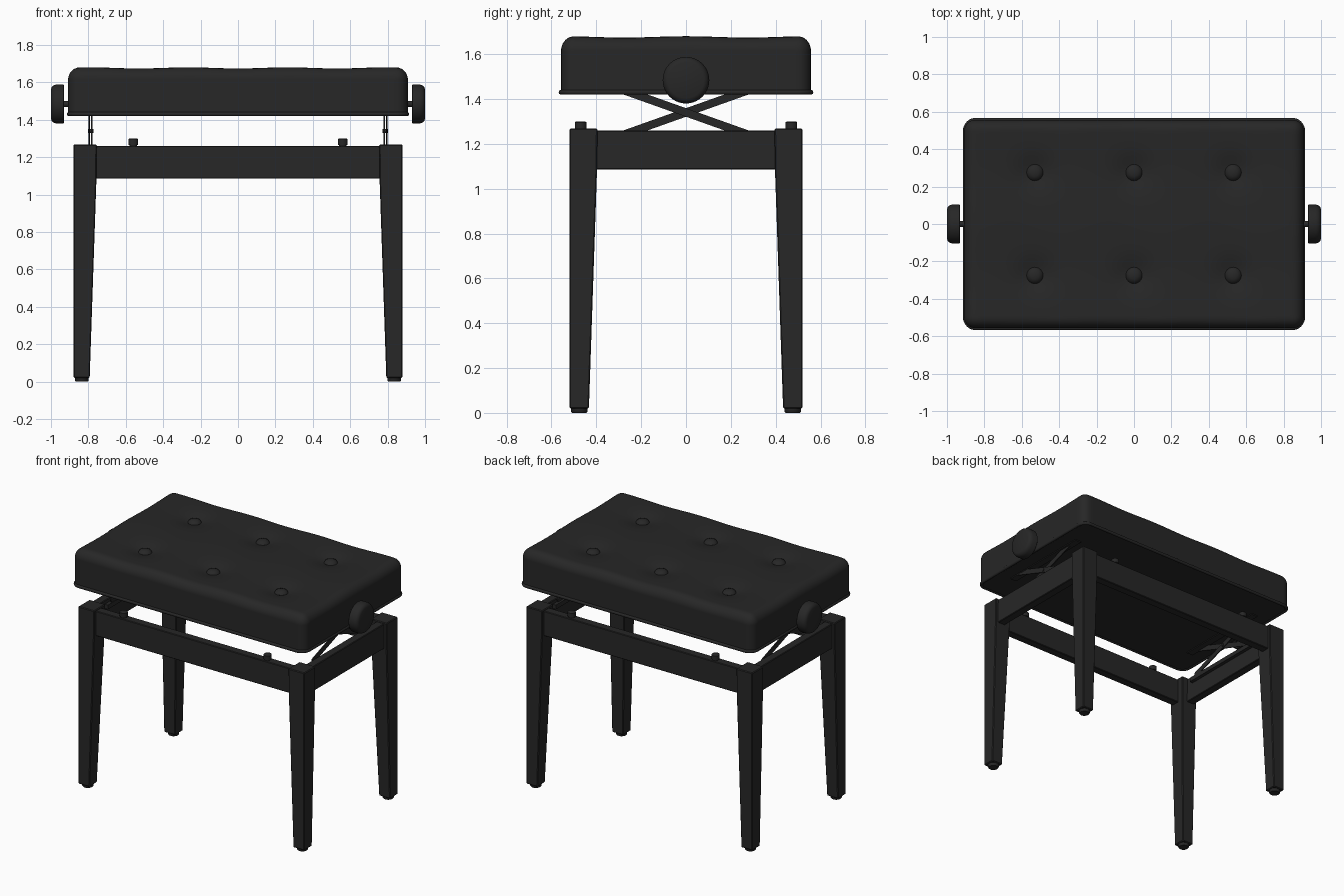
import bpy, bmesh, math
from mathutils import Vector, Matrix

if "Cube" in bpy.data.objects:
    bpy.data.objects.remove(bpy.data.objects["Cube"])

black = bpy.data.materials.new("black")
black.diffuse_color = (0.02, 0.02, 0.02, 1)
black.use_nodes = True
black.node_tree.nodes["Principled BSDF"].inputs["Base Color"].default_value = black.diffuse_color


def finish(name, bm, smooth=False):
    bmesh.ops.recalc_face_normals(bm, faces=bm.faces[:])
    me = bpy.data.meshes.new(name)
    bm.to_mesh(me)
    bm.free()
    ob = bpy.data.objects.new(name, me)
    bpy.context.collection.objects.link(ob)
    me.materials.append(black)
    if smooth:
        bpy.ops.object.select_all(action='DESELECT')
        ob.select_set(True)
        bpy.context.view_layer.objects.active = ob
        bpy.ops.object.shade_smooth_by_angle(angle=math.radians(40))
    return ob


def box(name, lo, hi, bevel=0.004, turn=0):
    lo, hi = Vector(lo), Vector(hi)
    bm = bmesh.new()
    bmesh.ops.create_cube(bm, size=1, matrix=Matrix.Translation((lo + hi) / 2)
                          @ Matrix.Rotation(turn, 4, 'X') @ Matrix.Diagonal((*(hi - lo), 1)))
    if bevel:
        bmesh.ops.bevel(bm, geom=bm.edges[:], offset=bevel, segments=1, affect='EDGES')
    return finish(name, bm)


def lathe(name, profile, place, steps=32):
    """Spin (radius, height) points around local z, then place."""
    bm = bmesh.new()
    vs = [bm.verts.new((r, 0, h)) for r, h in profile]
    es = [bm.edges.new(p) for p in zip(vs, vs[1:])]
    bmesh.ops.spin(bm, geom=vs + es, cent=(0, 0, 0), axis=(0, 0, 1),
                   angle=math.tau, steps=steps)
    bmesh.ops.remove_doubles(bm, verts=bm.verts[:], dist=1e-5)
    bm.transform(place)
    return finish(name, bm, True)


# padded seat: rounded box with tufted top
A, B, Z0, Z1, R = 0.908, 0.557, 1.425, 1.674, 0.06
TUFTS = [(x, y) for x in (-0.53, 0, 0.53) for y in (-0.275, 0.275)]
bm = bmesh.new()
bmesh.ops.create_cube(bm, size=2)
bmesh.ops.subdivide_edges(bm, edges=bm.edges[:], cuts=63, use_grid_fill=True)
ease = lambda u: 0.5 * u + 0.5 * math.sin(u * math.pi / 2)
for v in bm.verts:
    p = Vector((A * ease(v.co.x), B * ease(v.co.y), Z0 + (Z1 - Z0) * (v.co.z + 1) / 2))
    c = Vector((max(R - A, min(A - R, p.x)), max(R - B, min(B - R, p.y)), min(p.z, Z1 - R)))
    if (p - c).length > R:
        p = c + (p - c).normalized() * R
    w = max(0, min(1, (p.z - 1.59) / 0.08))
    wave = math.cos(math.tau * p.x / 0.53) - math.cos(math.tau * p.y / 0.55)
    dip = sum(0.026 * math.exp(-((p.x - x)**2 + (p.y - y)**2) / 0.008) for x, y in TUFTS)
    p.z -= w * (0.003 * wave + dip)
    v.co = p
finish("seat_cushion", bm, True)

# tuft buttons
for i, (x, y) in enumerate(TUFTS):
    lathe(f"seat_button_{i}", [(0, 0.022), (0.02, 0.02), (0.036, 0.013), (0.044, 0), (0.036, -0.012), (0, -0.014)],
          Matrix.Translation((x, y, 1.649)), 24)

# piping around the lower edge of the seat
cu = bpy.data.curves.new("seat_piping", 'CURVE')
cu.dimensions = '3D'
cu.bevel_depth, cu.bevel_resolution = 0.011, 3
sp = cu.splines.new('POLY')
pts = []
for k, (sx, sy) in enumerate([(1, 1), (-1, 1), (-1, -1), (1, -1)]):
    for j in range(9):
        a = math.pi / 2 * (k + j / 8)
        pts.append((sx * (A - R - 0.004) + R * math.cos(a),
                    sy * (B - R) + R * math.sin(a), 1.43, 1))
sp.points.add(len(pts) - 1)
for q, co in zip(sp.points, pts):
    q.co = co
sp.use_cyclic_u = True
piping = bpy.data.objects.new("seat_piping", cu)
bpy.context.collection.objects.link(piping)
cu.materials.append(black)

# tapered legs with rubber feet
for sx, sn in ((-1, "left"), (1, "right")):
    for sy, dn in ((-1, "front"), (1, "back")):
        bm = bmesh.new()
        rings = []
        for ix, iy, z in ((0.793, 0.433, 0.02), (0.757, 0.397, 1.08), (0.755, 0.395, 1.268)):
            rings.append([bm.verts.new((sx * x, sy * y, z)) for x, y in
                          ((ix, iy), (0.88, iy), (0.88, 0.52), (ix, 0.52))])
        bm.faces.new(rings[0])
        bm.faces.new(rings[-1])
        for lo, hi in zip(rings, rings[1:]):
            for i in range(4):
                j = (i + 1) % 4
                bm.faces.new((lo[i], lo[j], hi[j], hi[i]))
        bmesh.ops.recalc_face_normals(bm, faces=bm.faces[:])
        bmesh.ops.bevel(bm, geom=[e for e in bm.edges if e.calc_face_angle(0) > 0.5],
                        offset=0.005, segments=1, affect='EDGES')
        finish(f"{dn}_{sn}_leg", bm)
        lathe(f"{dn}_{sn}_foot", [(0, 0), (0.032, 0), (0.037, 0.006), (0.037, 0.025), (0, 0.025)],
              Matrix.Translation((sx * 0.835, sy * 0.476, 0)), 16)

# long rails with bumper pegs
for sy, dn in ((-1, "front"), (1, "back")):
    ys = sorted((sy * 0.44, sy * 0.5))
    box(f"{dn}_rail", (-0.78, ys[0], 1.085), (0.78, ys[1], 1.26))
    for sx, sn in ((-1, "left"), (1, "right")):
        lathe(f"{dn}_{sn}_bumper", [(0, 0), (0.02, 0), (0.02, 0.014), (0.026, 0.016), (0.026, 0.046), (0.021, 0.05), (0, 0.05)],
              Matrix.Translation((sx * 0.56, sy * 0.47, 1.25)), 20)

# side rails, scissor lifts and height knobs
tilt = math.atan2(0.16, 0.45)
for s, sn in ((-1, "left"), (1, "right")):
    def side_box(name, x0, x1, y, z0, z1, turn=0, bevel=0):
        xs = sorted((s * x0, s * x1))
        box(f"{sn}_{name}", (xs[0], -y, z0), (xs[1], y, z1), bevel, turn)
    side_box("side_rail", 0.80, 0.86, 0.42, 1.085, 1.26, 0, 0.004)
    side_box("scissor_arm_inner", 0.779, 0.786, 0.31, 1.322, 1.358, tilt)
    side_box("scissor_arm_outer", 0.791, 0.798, 0.31, 1.322, 1.358, -tilt)
    side_box("upper_bracket", 0.75, 0.80, 0.34, 1.419, 1.426)
    side_box("lower_bracket", 0.775, 0.801, 0.34, 1.205, 1.235)
    out = Matrix.Rotation(s * math.pi / 2, 4, 'Y')
    lathe(f"{sn}_pivot", [(0, 0.772), (0.011, 0.772), (0.011, 0.803), (0, 0.803)],
          Matrix.Translation((0, 0, 1.34)) @ out, 12)
    lathe(f"{sn}_knob_shaft", [(0, 0.85), (0.017, 0.85), (0.017, 0.94), (0, 0.94)],
          Matrix.Translation((0, 0, 1.484)) @ out, 20)
    lathe(f"{sn}_knob", [(0, 0.93), (0.1, 0.93), (0.104, 0.934), (0.104, 0.972), (0.1, 0.985), (0.092, 0.995), (0.08, 1.0), (0, 1.0)],
          Matrix.Translation((0, 0, 1.484)) @ out, 40)
